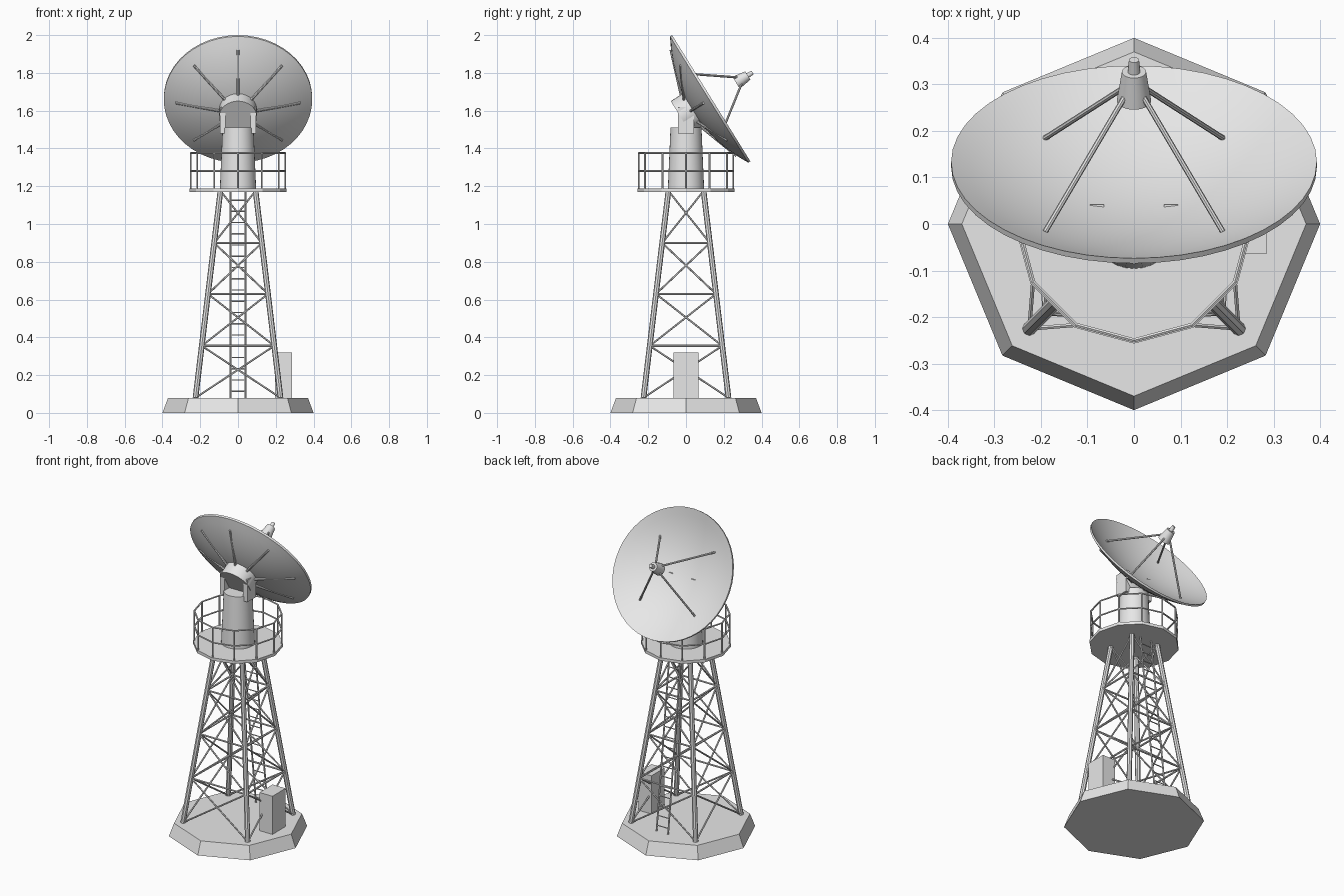
import bpy, bmesh, math
from mathutils import Vector

cube = bpy.data.objects.get("Cube")
if cube:
    bpy.data.objects.remove(cube, do_unlink=True)

grey = bpy.data.materials.new("light grey paint")
grey.use_nodes = True
grey.diffuse_color = (0.8, 0.8, 0.8, 1)
grey.node_tree.nodes["Principled BSDF"].inputs["Base Color"].default_value = (0.8, 0.8, 0.8, 1)


def finish(name, bm, smooth=True):
    """Turn a bmesh into a coloured object."""
    mesh = bpy.data.meshes.new(name)
    bmesh.ops.recalc_face_normals(bm, faces=bm.faces)
    bm.to_mesh(mesh)
    bm.free()
    mesh.materials.append(grey)
    obj = bpy.data.objects.new(name, mesh)
    bpy.context.collection.objects.link(obj)
    if smooth:
        bpy.ops.object.select_all(action='DESELECT')
        obj.select_set(True)
        bpy.context.view_layer.objects.active = obj
        bpy.ops.object.shade_smooth_by_angle(angle=math.radians(40))
    return obj


def add_cone(bm, a, b, r1, r2, sides):
    """Closed cone or cylinder from point a to point b."""
    a, b = Vector(a), Vector(b)
    axis = b - a
    matrix = axis.to_track_quat('Z', 'Y').to_matrix().to_4x4()
    matrix.translation = (a + b) / 2
    bmesh.ops.create_cone(bm, cap_ends=True, segments=sides, radius1=r1, radius2=r2,
                          depth=axis.length, matrix=matrix)


def rods(name, pairs, radius, sides=8):
    bm = bmesh.new()
    for a, b in pairs:
        add_cone(bm, a, b, radius, radius, sides)
    return finish(name, bm, sides > 6)


def cone(name, a, b, r1, r2, sides, smooth=True):
    bm = bmesh.new()
    add_cone(bm, a, b, r1, r2, sides)
    return finish(name, bm, smooth)


def box(name, lo, hi):
    bm = bmesh.new()
    bmesh.ops.create_cube(bm, size=1)
    for v in bm.verts:
        v.co = [lo[i] if v.co[i] < 0 else hi[i] for i in range(3)]
    return finish(name, bm, False)


def ring(radius, z, count):
    return [Vector((radius * math.cos(math.tau * i / count),
                    radius * math.sin(math.tau * i / count), z)) for i in range(count)]


# Octagonal footing
bm = bmesh.new()
lower = [bm.verts.new(p) for p in ring(0.4, 0, 8)]
upper = [bm.verts.new(p) for p in ring(0.37, 0.08, 8)]
bm.faces.new(lower)
bm.faces.new(upper)
for i in range(8):
    j = (i + 1) % 8
    bm.faces.new((lower[i], lower[j], upper[j], upper[i]))
finish("footing", bm, False)

# Tapered lattice tower
BASE, DECK = 0.08, 1.175
CORNERS = [(-1, -1), (1, -1), (1, 1), (-1, 1)]


def spread(z):
    return 0.225 - 0.132 * (z - BASE) / (DECK - BASE)


def corner(i, z):
    sx, sy = CORNERS[i % 4]
    return (sx * spread(z), sy * spread(z), z)


rods("tower_legs", [(corner(i, BASE), corner(i, DECK)) for i in range(4)], 0.015)
levels = [BASE, 0.355, 0.63, 0.9, DECK]
diagonals, beams = [], []
for i in range(4):
    for z0, z1 in zip(levels, levels[1:]):
        diagonals += [(corner(i, z0), corner(i + 1, z1)), (corner(i + 1, z0), corner(i, z1))]
    beams += [(corner(i, z), corner(i + 1, z)) for z in levels[1:4]]
rods("diagonal_braces", diagonals, 0.005, 6)
rods("horizontal_beams", beams, 0.006, 6)

# Ladder up the back face
def ladder_point(x, z):
    return (x, spread(z) + 0.01, z)


rods("ladder_rails", [(ladder_point(x, BASE), ladder_point(x, DECK)) for x in (-0.04, 0.04)], 0.005, 6)
steps = [BASE + 0.035 + 0.0595 * i for i in range(18)]
rods("ladder_rungs", [(ladder_point(-0.04, z), ladder_point(0.04, z)) for z in steps], 0.0035, 6)

# Equipment cabinet
box("cabinet", (0.195, -0.065, BASE), (0.285, 0.065, 0.32))

# Twelve-sided deck with railing
bm = bmesh.new()
bottom = bm.faces.new([bm.verts.new(p) for p in ring(0.257, 1.17, 12)])
top = bmesh.ops.extrude_face_region(bm, geom=[bottom])["geom"]
bmesh.ops.translate(bm, vec=(0, 0, 0.018), verts=[v for v in top if isinstance(v, bmesh.types.BMVert)])
if not any(f.calc_center_median().z < 1.171 for f in bm.faces):
    bm.faces.new([v for v in bm.verts if v.co.z < 1.171])
finish("deck", bm, False)
rods("railing_posts", list(zip(ring(0.25, 1.18, 12), ring(0.25, 1.375, 12))), 0.005, 6)
rails = []
for z in (1.28, 1.375):
    pts = ring(0.25, z, 12)
    rails += list(zip(pts, pts[1:] + pts[:1]))
rods("railing_rails", rails, 0.005, 6)

# Pedestal and yoke
cone("pedestal", (0, 0, 1.185), (0, 0, 1.51), 0.096, 0.082, 32)
for side, x in (("right", -0.08), ("left", 0.08)):
    box(side + "_yoke_arm", (x - 0.015, -0.042, 1.48), (x + 0.015, 0.042, 1.62))

# Dish frame: origin at the bowl's vertex, w along its axis, u towards its top
VERTEX = Vector((0, 0.04, 1.608))
AXIS = Vector((0, 0.85, 0.527)).normalized()
UP = Vector((0, -AXIS.z, AXIS.y))
RIM, DEPTH = 0.393, 0.11


def dish_point(r, angle, w):
    return VERTEX + Vector((1, 0, 0)) * r * math.cos(angle) + UP * r * math.sin(angle) + AXIS * w


def bowl(r):
    return DEPTH * (r / RIM) ** 2


# Reflector: front and back skins revolved about the axis
bm = bmesh.new()
SEG, STEPS = 48, 9
radii = [RIM * i / STEPS for i in range(1, STEPS + 1)]
profile = [(r, bowl(r)) for r in radii] + [(r, bowl(r) - 0.013) for r in reversed(radii)]
loops = [[bm.verts.new(dish_point(r, math.tau * k / SEG, w)) for k in range(SEG)] for r, w in profile]
for a, b in zip(loops, loops[1:]):
    for k in range(SEG):
        n = (k + 1) % SEG
        bm.faces.new((a[k], a[n], b[n], b[k]))
for loop, w in ((loops[0], 0), (loops[-1], -0.013)):
    tip = bm.verts.new(dish_point(0, 0, w))
    for k in range(SEG):
        bm.faces.new((tip, loop[k], loop[(k + 1) % SEG]))
finish("reflector", bm)

# Hub and ribs behind the reflector
cone("dish_hub", dish_point(0, 0, -0.08), dish_point(0, 0, -0.003), 0.1, 0.1, 32)
angles = [math.tau * i / 8 for i in range(8)]
rods("dish_ribs", [(dish_point(0.09, a, -0.02), dish_point(0.33, a, 0.063)) for a in angles], 0.007)

# Feed horn on four struts
cone("feed_horn", dish_point(0, 0, 0.265), dish_point(0, 0, 0.338), 0.037, 0.026, 24)
cone("feed_tip", dish_point(0, 0, 0.33), dish_point(0, 0, 0.368), 0.014, 0.011, 16)
struts = [(dish_point(0.27, a, bowl(0.27)), dish_point(0.03, a, 0.285)) for a in angles[1::2]]
rods("feed_struts", struts, 0.006)
